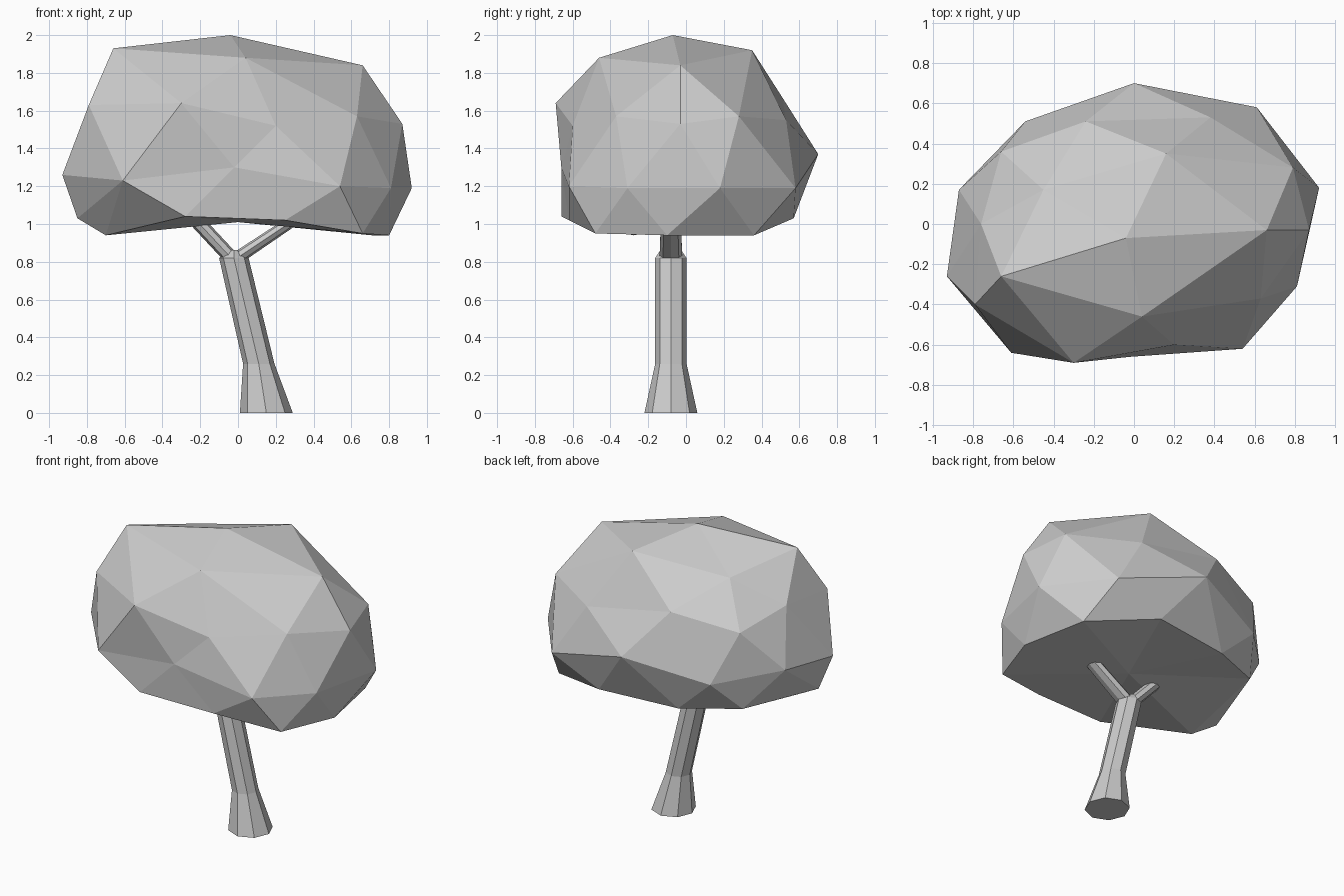
import bpy, bmesh, math
from mathutils import Vector


def finish(bm, name):
    bmesh.ops.recalc_face_normals(bm, faces=bm.faces[:])
    mesh = bpy.data.meshes.new(name)
    bm.to_mesh(mesh)
    bm.free()
    obj = bpy.data.objects.new(name, mesh)
    bpy.context.collection.objects.link(obj)


def tube(name, rings):
    """Eight-sided tube; each ring is x, z, half-width x, half-width y, tilt."""
    bm = bmesh.new()
    loops = []
    for x, z, rx, ry, tilt in rings:
        loop = []
        for i in range(8):
            a = math.tau * i / 8
            u = rx * math.cos(a)
            loop.append(bm.verts.new((x + u * math.cos(tilt), -0.08 + ry * math.sin(a),
                                      z + u * math.sin(tilt))))
        loops.append(loop)
    for low, high in zip(loops, loops[1:]):
        for i in range(8):
            j = (i + 1) % 8
            bm.faces.new((low[i], low[j], high[j], high[i]))
    bm.faces.new(loops[0][::-1])
    bm.faces.new(loops[-1])
    finish(bm, name)


# Leaning trunk with a flared foot
tube("trunk", [(0.15, 0, 0.14, 0.14, 0), (0.11, 0.26, 0.083, 0.083, 0),
               (-0.022, 0.82, 0.078, 0.083, 0), (-0.02, 0.862, 0.02, 0.055, 0)])

# Forked branches running into the leaves
tube("left_branch", [(-0.045, 0.83, 0.038, 0.06, 0.75), (-0.25, 1.05, 0.038, 0.052, 0.75)])
tube("right_branch", [(0.01, 0.83, 0.034, 0.06, -0.95), (0.28, 1.01, 0.03, 0.052, -0.95)])

# Faceted leaf crown: key corners, wrapped by direction from the crown centre
crown = [
    # top
    (-0.66, -0.26, 1.93), (-0.04, -0.07, 2.0), (0.66, -0.03, 1.84), (0.04, -0.46, 1.88),
    (0.16, 0.35, 1.92), (-0.45, 0.17, 1.83),
    # upper band
    (0.63, -0.37, 1.57), (0.87, -0.03, 1.53), (0.79, 0.28, 1.57), (0.38, 0.53, 1.55),
    (-0.24, 0.51, 1.67), (-0.66, 0.36, 1.58), (-0.76, 0.0, 1.66), (-0.79, -0.40, 1.63),
    (-0.30, -0.69, 1.64), (0.20, -0.60, 1.52),
    # lower band
    (-0.02, -0.66, 1.30), (0.54, -0.62, 1.20), (0.81, -0.31, 1.19), (0.92, 0.18, 1.19),
    (0.61, 0.58, 1.19), (0.0, 0.70, 1.37), (-0.54, 0.51, 1.25), (-0.87, 0.17, 1.31),
    (-0.93, -0.26, 1.26), (-0.61, -0.64, 1.23),
    # bottom rim
    (-0.28, -0.66, 1.04), (0.25, -0.62, 1.02), (0.66, -0.48, 0.95), (0.80, -0.10, 0.94),
    (0.71, 0.36, 0.94), (0.26, 0.57, 1.03), (-0.29, 0.50, 1.02), (-0.66, 0.33, 1.05),
    (-0.85, -0.22, 1.03), (-0.70, -0.28, 0.94),
    # hollow underside
    (0.0, -0.05, 1.01),
]
bm = bmesh.new()
for x, y, z in crown:
    bm.verts.new(Vector((x / 0.9, y / 0.68, (z - 1.4) / 0.5)).normalized())
bm.verts.index_update()
home = {v: p for v, p in zip(bm.verts, crown)}
bmesh.ops.convex_hull(bm, input=bm.verts[:])
for v in bm.verts:
    v.co = home[v]
finish(bm, "leaf_crown")
